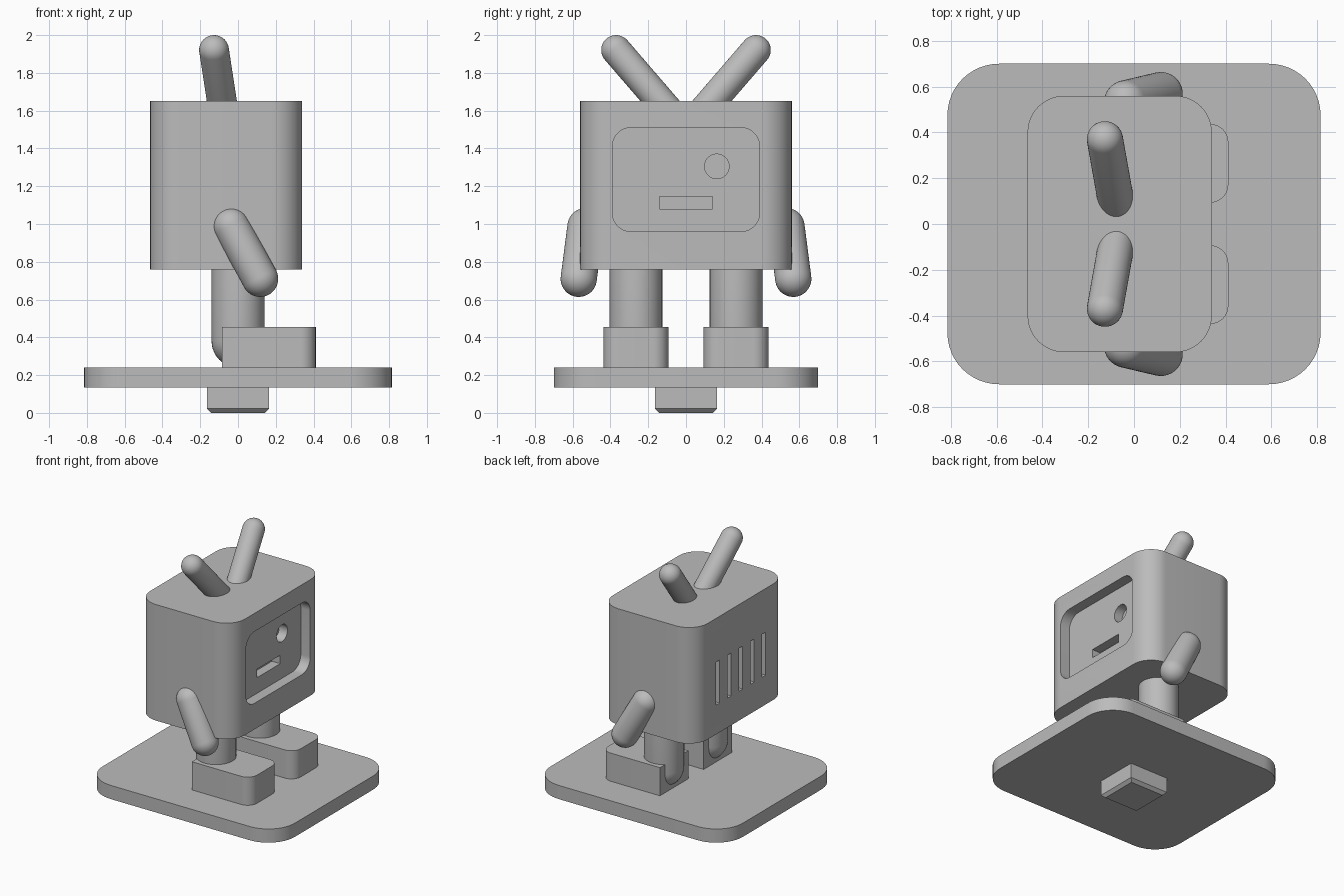
import bpy, bmesh
from math import sin, cos, pi
from mathutils import Vector, Matrix

if "Cube" in bpy.data.objects:
    bpy.data.objects.remove(bpy.data.objects["Cube"], do_unlink=True)

grey = bpy.data.materials.new("plain grey")
grey.use_nodes = True
colour = (0.5, 0.5, 0.5, 1)
grey.diffuse_color = colour
grey.node_tree.nodes["Principled BSDF"].inputs["Base Color"].default_value = colour


def finish(name, bm):
    bmesh.ops.recalc_face_normals(bm, faces=bm.faces)
    mesh = bpy.data.meshes.new(name)
    bm.to_mesh(mesh)
    bm.free()
    mesh.materials.append(grey)
    obj = bpy.data.objects.new(name, mesh)
    bpy.context.collection.objects.link(obj)
    return obj


def smooth(obj):
    bpy.ops.object.select_all(action="DESELECT")
    obj.select_set(True)
    bpy.context.view_layer.objects.active = obj
    bpy.ops.object.shade_smooth_by_angle(angle=pi / 6)


def slab(name, u, v, w, radii, along_x=False, steps=12):
    """Rounded rectangle u by v, extruded over w; radii for the low-u and high-u corners."""
    bm = bmesh.new()
    low, high = radii
    corners = [(u[1], v[1], high, 0), (u[0], v[1], low, 1),
               (u[0], v[0], low, 2), (u[1], v[0], high, 3)]
    verts = []
    for cu, cv, r, quarter in corners:
        su = -1 if quarter in (0, 3) else 1
        sv = -1 if quarter in (0, 1) else 1
        for i in range(steps + 1 if r else 1):
            a = (quarter + i / steps) * pi / 2
            verts.append(bm.verts.new((cu + su * r + r * cos(a), cv + sv * r + r * sin(a), w[0])))
    face = bm.faces.new(verts)
    extruded = bmesh.ops.extrude_face_region(bm, geom=[face])["geom"]
    bmesh.ops.translate(bm, vec=(0, 0, w[1] - w[0]),
                        verts=[e for e in extruded if isinstance(e, bmesh.types.BMVert)])
    if along_x:
        # (u, v, w) becomes (y, z, x)
        for vert in bm.verts:
            vert.co = vert.co.zxy
    return finish(name, bm)


def capsule(name, start, end, r):
    """Round-ended rod between two points."""
    start, end = Vector(start), Vector(end)
    axis = end - start
    bm = bmesh.new()
    bmesh.ops.create_uvsphere(bm, u_segments=40, v_segments=20, radius=r)
    ring = [e for e in bm.edges if all(abs(v.co.z) < r * 0.01 for v in e.verts)]
    bmesh.ops.split_edges(bm, edges=ring)
    for part in [f for f in bm.faces if f.calc_center_median().z > 0]:
        for v in part.verts:
            v.tag = True
    for v in bm.verts:
        if v.tag:
            v.co.z += axis.length
    rims = [e for e in bm.edges if e.is_boundary]
    bmesh.ops.bridge_loops(bm, edges=rims)
    turn = axis.to_track_quat("Z", "Y").to_matrix().to_4x4()
    bmesh.ops.transform(bm, matrix=Matrix.Translation(start) @ turn, verts=bm.verts)
    smooth(finish(name, bm))


def cut(target, cutter):
    mod = target.modifiers.new("cut", "BOOLEAN")
    mod.operation = "DIFFERENCE"
    mod.solver = "EXACT"
    mod.object = cutter
    cutter.hide_render = True
    bpy.context.view_layer.objects.active = target
    bpy.ops.object.modifier_apply(modifier=mod.name)
    bpy.data.objects.remove(cutter, do_unlink=True)


# Base plate and the chamfered peg beneath it
smooth(slab("base_plate", (-0.815, 0.815), (-0.7, 0.7), (0.135, 0.24), (0.225, 0.225)))
peg = slab("base_peg", (-0.163, 0.163), (-0.163, 0.163), (0, 0.135), (0, 0))
peg_mesh = bmesh.new()
peg_mesh.from_mesh(peg.data)
bottom = [e for e in peg_mesh.edges if all(v.co.z < 0.01 for v in e.verts)]
bmesh.ops.bevel(peg_mesh, geom=bottom, offset=0.022, segments=1, affect="EDGES")
peg_mesh.to_mesh(peg.data)
peg_mesh.free()

# Body
front, back = 0.34, -0.465
body = slab("body", (back, front), (-0.56, 0.56), (0.76, 1.65), (0.16, 0.16))

# Sunken face panel with eye and mouth holes
panel = front - 0.08
hole = (panel - 0.07, panel + 0.03)
cut(body, slab("panel_cutter", (-0.39, 0.39), (0.96, 1.51), (panel, front + 0.1), (0.1, 0.1), True))
for y in (-0.163, 0.163):
    cut(body, slab("eye_cutter", (y - 0.065, y + 0.065), (1.24, 1.37), hole, (0.065, 0.065), True))
cut(body, slab("mouth_cutter", (-0.14, 0.14), (1.08, 1.145), hole, (0, 0), True))

# Row of vent slots in the back
for i in range(-2, 3):
    y = i * 0.14
    cut(body, slab("vent_cutter", (y - 0.022, y + 0.022), (0.985, 1.315),
                   (back - 0.1, back + 0.06), (0, 0), True))
smooth(body)

# Paired limbs, feet and antennae
for side, s in (("left", 1), ("right", -1)):
    capsule(side + "_leg", (0, s * 0.265, 0.38), (0, s * 0.265, 0.9), 0.14)
    y0, y1 = sorted((s * 0.093, s * 0.437))
    smooth(slab(side + "_foot", (-0.085, 0.412), (y0, y1), (0.24, 0.456), (0, 0.08)))
    capsule(side + "_arm", (0.117, s * 0.568, 0.71), (-0.035, s * 0.532, 0.988), 0.096)
    capsule(side + "_antenna", (-0.07, s * 0.05, 1.55), (-0.127, s * 0.37, 1.921), 0.079)
